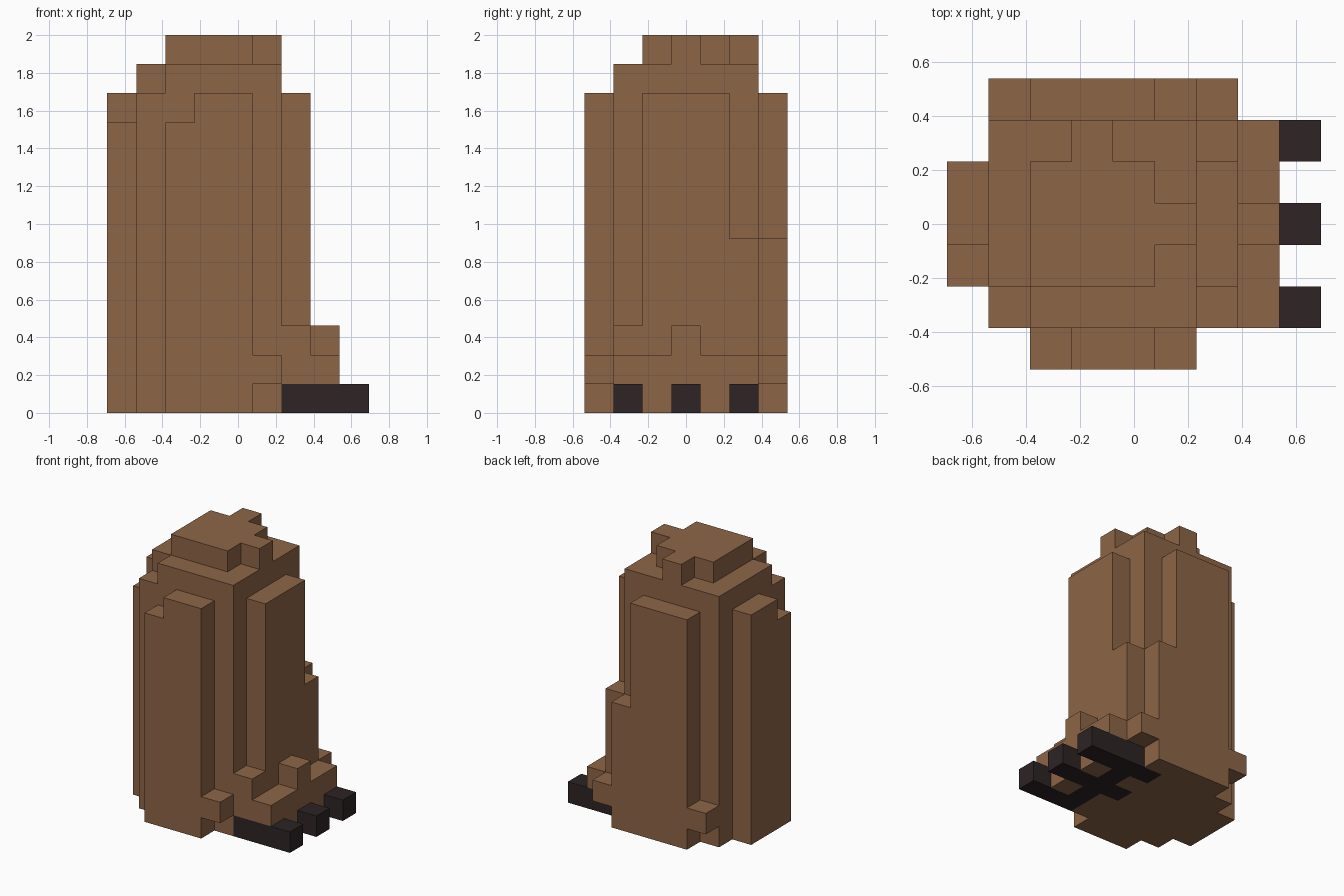
import bpy, bmesh
from itertools import product
from mathutils import Vector

cube = bpy.data.objects.get("Cube")
if cube:
    bpy.data.objects.remove(cube, do_unlink=True)

UNIT = 2 / 13                      # size of one block
ORIGIN = Vector((-4.5, -3.5, 0))   # corner of the block grid


def make_material(name, color):
    mat = bpy.data.materials.new(name)
    mat.use_nodes = True
    mat.diffuse_color = color
    mat.node_tree.nodes["Principled BSDF"].inputs["Base Color"].default_value = color
    return mat


def box(x, y, top, wide=1, deep=1, base=0):
    """Blocks filling a cuboid that starts at column x, y."""
    return set(product(range(x, x + wide), range(y, y + deep), range(base, top)))


def build_part(name, blocks, solid, mat):
    """Mesh the outer skin of a group of blocks and merge its flat faces."""
    bm = bmesh.new()
    for block, axis, sign in product(sorted(blocks), range(3), (-1, 1)):
        normal = Vector()
        normal[axis] = sign
        if tuple(int(a + b) for a, b in zip(block, normal)) in solid:
            continue
        u = Vector()
        u[(axis + 1) % 3] = 0.5
        v = normal.cross(u)
        mid = ORIGIN + Vector(block) + Vector.Fill(3, 0.5) + normal / 2
        corners = (mid - u - v, mid + u - v, mid + u + v, mid - u + v)
        bm.faces.new([bm.verts.new(corner * UNIT) for corner in corners])
    bmesh.ops.remove_doubles(bm, verts=bm.verts, dist=UNIT / 100)
    bmesh.ops.dissolve_limit(bm, angle_limit=0.01, verts=bm.verts, edges=bm.edges)
    mesh = bpy.data.meshes.new(name)
    bm.to_mesh(mesh)
    bm.free()
    mesh.materials.append(mat)
    bpy.context.scene.collection.objects.link(bpy.data.objects.new(name, mesh))


brown = make_material("brown", (0.27, 0.13, 0.063, 1))
dark_brown = make_material("dark_brown", (0.026, 0.017, 0.018, 1))

# Three toes joined by a sole
feet = box(6, 1, top=1, deep=5) | box(6, 1, top=1, wide=3)
for y in (3, 5):
    feet |= box(5, y, top=1, wide=4)

# Brown parts, with single blocks added or notched out
parts = {
    "body": box(1, 1, top=12, wide=5, deep=5) - {(1, 1, 11)},
    "head_top": box(2, 2, top=13, wide=3, deep=3, base=12) | {(3, 5, 12), (5, 3, 12)},
    "right_wing": box(2, 0, top=11, wide=3) - {(2, 0, 10)} | {(5, 0, 1)},
    "left_wing": box(2, 6, top=11, wide=3) | box(5, 6, top=6) | {(1, 6, 1), (6, 6, 1)},
    "back_panel": box(0, 2, top=11, deep=3) - {(0, 2, 10)},
    "chest": box(6, 2, top=11, deep=3) | box(6, 1, top=3) | box(6, 5, top=6),
    "lower_skirt": box(7, 1, top=2, deep=5) | {(7, 3, 2)},
}

solid = feet.union(*parts.values())
build_part("feet", feet, solid, dark_brown)
for name, blocks in parts.items():
    build_part(name, blocks - feet, solid, brown)
